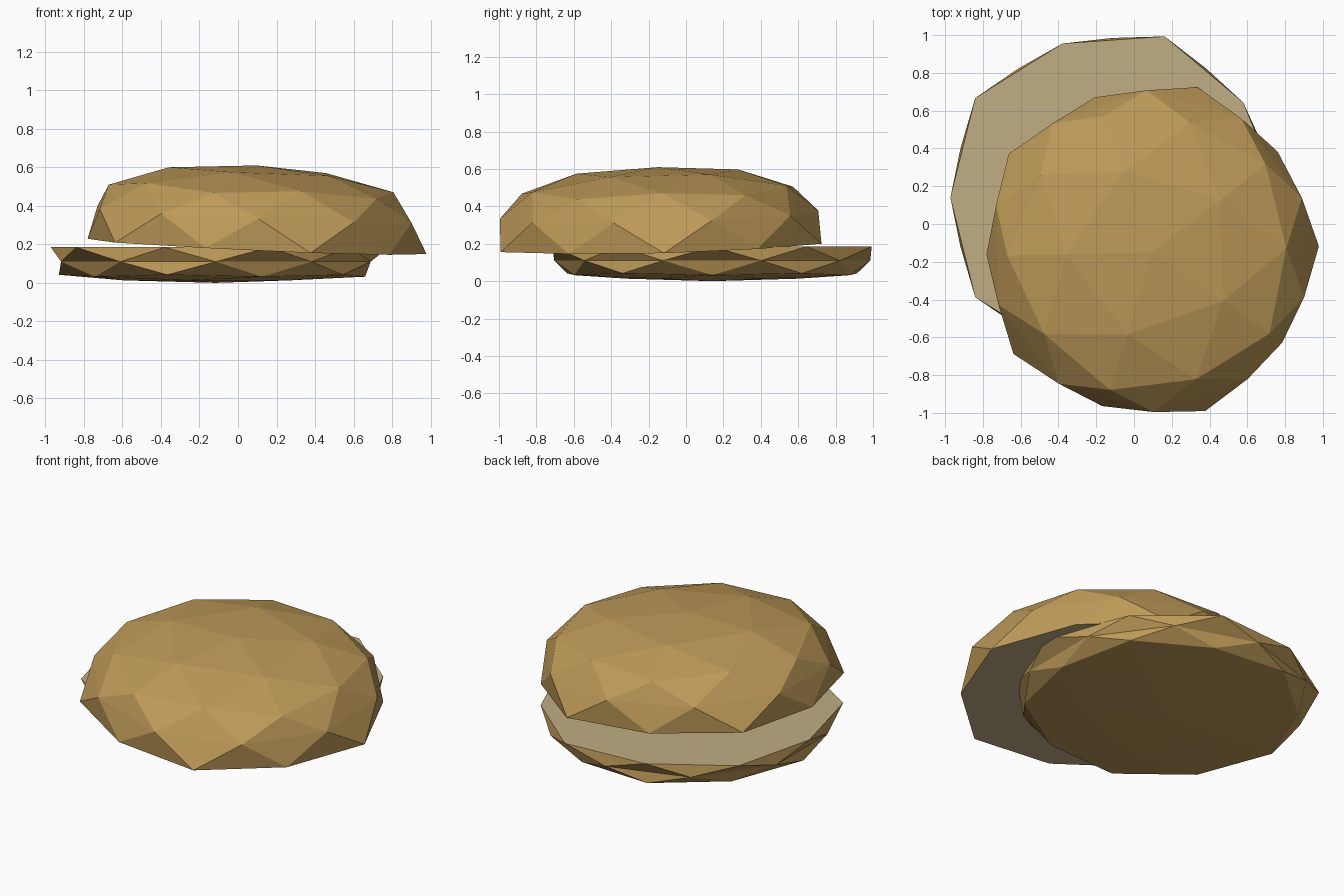
import bpy, bmesh, math
from mathutils import Vector, Matrix

if "Cube" in bpy.data.objects:
    bpy.data.objects.remove(bpy.data.objects["Cube"])


def material(name, rgb):
    m = bpy.data.materials.new(name)
    m.diffuse_color = (*rgb, 1)
    m.use_nodes = True
    m.node_tree.nodes["Principled BSDF"].inputs["Base Color"].default_value = m.diffuse_color
    return m


crust = material("golden crust", (0.515, 0.325, 0.098))
crumb = material("pale crumb", (0.527, 0.418, 0.227))


def bun_half(name, matrix, rim_r, mid, shoulder, crown, pole_z):
    """Faceted dome on a flat cut face; rings are (even radius, odd radius, even z, odd z)."""
    bm = bmesh.new()

    def ring(r_even, r_odd, z_even, z_odd, offset=0.0):
        out = []
        for k in range(10):
            a = math.radians(36 * (k + offset))
            r, z = ((r_even, z_even), (r_odd, z_odd))[k % 2]
            out.append(bm.verts.new((r * math.cos(a), r * math.sin(a), z)))
        return out

    rim = ring(rim_r[0], rim_r[1], 0, 0)
    belly = ring(mid[0], mid[0], mid[1], mid[1], 0.5)
    upper = ring(*shoulder)
    top = []
    for k in range(1, 10, 2):
        a = math.radians(36 * k)
        top.append(bm.verts.new((crown[0] * math.cos(a), crown[0] * math.sin(a), crown[1])))
    pole = bm.verts.new((0, 0, pole_z))

    # Side bands of alternating triangles
    for k in range(10):
        n = (k + 1) % 10
        bm.faces.new((rim[k], rim[n], belly[k]))
        bm.faces.new((rim[n], belly[n], belly[k]))
        bm.faces.new((belly[k], upper[n], upper[k]))
        bm.faces.new((belly[k], belly[n], upper[n]))
    # Crown triangles
    for i in range(5):
        j = (i + 1) % 5
        a, b, c = upper[2 * i + 1], upper[(2 * i + 2) % 10], upper[(2 * i + 3) % 10]
        bm.faces.new((a, b, top[i]))
        bm.faces.new((b, c, top[j]))
        bm.faces.new((top[i], b, top[j]))
        bm.faces.new((top[i], top[j], pole))
    # Flat cut face
    cut = bm.faces.new(rim)
    cut.material_index = 1

    bm.transform(matrix)
    bmesh.ops.recalc_face_normals(bm, faces=bm.faces)
    me = bpy.data.meshes.new(name)
    bm.to_mesh(me)
    bm.free()
    me.materials.append(crust)
    me.materials.append(crumb)
    ob = bpy.data.objects.new(name, me)
    bpy.context.collection.objects.link(ob)
    return ob


# Bottom half: shallow, upside down
bun_half("bottom_bun",
         Matrix.Translation((-0.115, 0.14, 0.185)) @ Matrix.Diagonal((1, 1, -1, 1)),
         (0.897, 0.857), (0.845, 0.075), (0.775, 0.815, 0.153, 0.143),
         (0.48, 0.172), 0.185)

# Top half: taller, tipped and shifted
tilt = Vector((0, 0, 1)).rotation_difference(Vector((0.0456, -0.025, 1))).to_matrix().to_4x4()
bun_half("top_bun",
         Matrix.Translation((0.078, -0.14, 0.19)) @ tilt @ Matrix.Rotation(math.radians(1.4), 4, 'Z'),
         (0.902, 0.86), (0.852, 0.165), (0.715, 0.763, 0.313, 0.286),
         (0.455, 0.39), 0.42)
